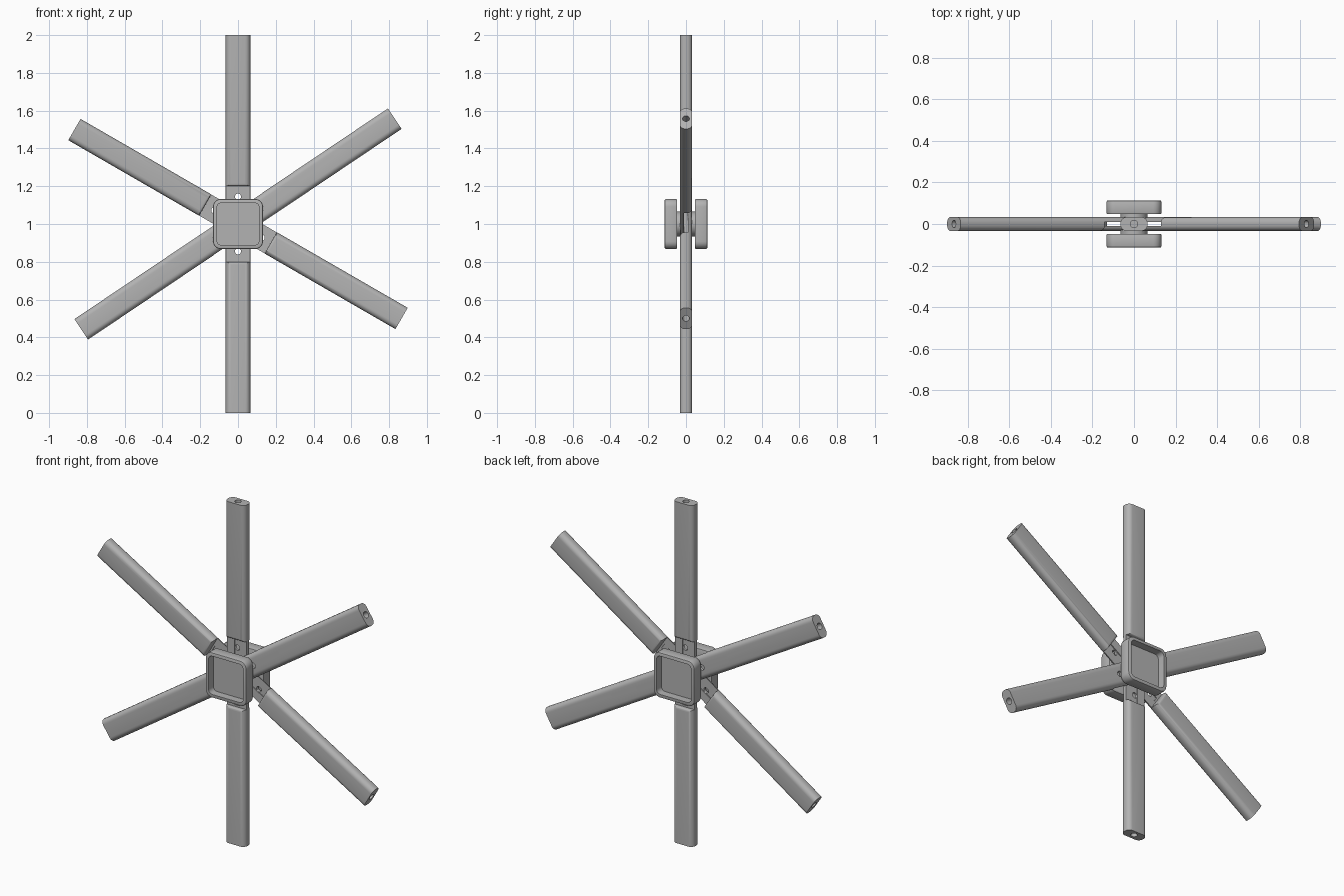
import bpy, bmesh
from math import sin, cos, pi, radians
from mathutils import Matrix, Vector

if "Cube" in bpy.data.objects:
    bpy.data.objects.remove(bpy.data.objects["Cube"], do_unlink=True)

grey = bpy.data.materials.new("mid_grey")
grey.use_nodes = True
COLOR = (0.45, 0.45, 0.45, 1)
grey.diffuse_color = COLOR
grey.node_tree.nodes["Principled BSDF"].inputs["Base Color"].default_value = COLOR

CENTRE = Vector((0, 0, 1))
HALF_DEPTH = 0.033
THIRD = 0.0108


def rounded_rect(w, h, r, steps=6):
    pts = []
    for q, (sx, sy) in enumerate(((1, 1), (-1, 1), (-1, -1), (1, -1))):
        for i in range(steps + 1):
            a = (q + i / steps) * pi / 2
            pts.append((sx * (w / 2 - r) + r * cos(a), sy * (h / 2 - r) + r * sin(a)))
    return pts


def circle(r, cx=0, cy=0, n=24):
    return [(cx + r * cos(2 * pi * i / n), cy + r * sin(2 * pi * i / n)) for i in range(n)]


def prism(name, pts, lo, hi, axis):
    """Extrude a 2D outline from lo to hi along the given axis."""
    place = {"x": lambda u, v, t: (t, u, v),
             "y": lambda u, v, t: (u, t, v),
             "z": lambda u, v, t: (u, v, t)}[axis]
    bm = bmesh.new()
    face = bm.faces.new([bm.verts.new(place(u, v, lo)) for u, v in pts])
    out = bmesh.ops.extrude_face_region(bm, geom=[face])
    verts = [g for g in out["geom"] if isinstance(g, bmesh.types.BMVert)]
    bmesh.ops.translate(bm, verts=verts, vec=place(0, 0, hi - lo))
    bmesh.ops.recalc_face_normals(bm, faces=bm.faces)
    mesh = bpy.data.meshes.new(name)
    bm.to_mesh(mesh)
    bm.free()
    mesh.materials.append(grey)
    obj = bpy.data.objects.new(name, mesh)
    bpy.context.collection.objects.link(obj)
    return obj


def activate(obj):
    bpy.ops.object.select_all(action="DESELECT")
    obj.select_set(True)
    bpy.context.view_layer.objects.active = obj


def cut(obj, cutter):
    mod = obj.modifiers.new("cut", "BOOLEAN")
    mod.operation = "DIFFERENCE"
    mod.solver = "EXACT"
    mod.object = cutter
    activate(obj)
    bpy.ops.object.modifier_apply(modifier=mod.name)
    bpy.data.objects.remove(cutter, do_unlink=True)


def smooth(obj):
    activate(obj)
    bpy.ops.object.shade_smooth_by_angle(angle=radians(35))


def notch_profile(side, floor, half=0.2, r=0.015):
    """Notch outline in (y, z) with rounded shoulders at the bar surface."""
    arc = [(HALF_DEPTH - r + r * sin(a), half + r * (1 - cos(a)))
           for a in (i * pi / 12 for i in range(7))]
    top = [(side * floor, half)] + [(side * y, z) for y, z in arc]
    top.append((side * 0.06, half + r))
    return top + [(y, -z) for y, z in reversed(top)]


def make_bar(name, angle, notches):
    bar = prism(name, rounded_rect(0.13, 2 * HALF_DEPTH, 0.028), -1, 1, "z")
    # lap notches, each with a shallow groove along its floor
    for side, floor in notches:
        cut(bar, prism("notch", notch_profile(side, floor), -0.1, 0.1, "x"))
        y0, y1 = sorted((side * floor - side * 0.005, side * floor + side * 0.005))
        groove = [(-0.016, -0.19), (0.016, -0.19), (0.016, 0.19), (-0.016, 0.19)]
        cut(bar, prism("groove", groove, y0, y1, "y"))
    # long holes in the bar ends and cross holes in the lap
    for s in (-1, 1):
        lo, hi = sorted((s * 0.23, s * 1.05))
        cut(bar, prism("end_hole", circle(0.018), lo, hi, "z"))
        cut(bar, prism("pin_hole", circle(0.016, 0, s * 0.145), -0.06, 0.06, "y"))
    bar.data.transform(Matrix.Translation(CENTRE) @ Matrix.Rotation(radians(angle), 4, "Y"))
    smooth(bar)


# three crossing bars, each keeping one third of the depth at the hub
make_bar("upright_bar", 0, [(-1, THIRD), (1, THIRD)])
make_bar("front_diagonal_bar", 56.1, [(1, -THIRD)])
make_bar("back_diagonal_bar", 120, [(-1, -THIRD)])


# open square cups on round bosses, front and back
for side, label in ((-1, "front"), (1, "back")):
    lo, hi = sorted((side * 0.047, side * 0.113))
    cup = prism(label + "_cup", rounded_rect(0.264, 0.264, 0.04), lo, hi, "y")
    bevel = cup.modifiers.new("soft_edges", "BEVEL")
    bevel.width = 0.006
    bevel.segments = 2
    bevel.limit_method = "ANGLE"
    activate(cup)
    bpy.ops.object.modifier_apply(modifier=bevel.name)
    lo, hi = sorted((side * 0.068, side * 0.15))
    cut(cup, prism("recess", rounded_rect(0.224, 0.224, 0.025), lo, hi, "y"))
    lo, hi = sorted((side * 0.03, side * 0.05))
    boss = prism(label + "_boss", circle(0.065, n=32), lo, hi, "y")
    for part in (cup, boss):
        part.data.transform(Matrix.Translation(CENTRE))
        smooth(part)
